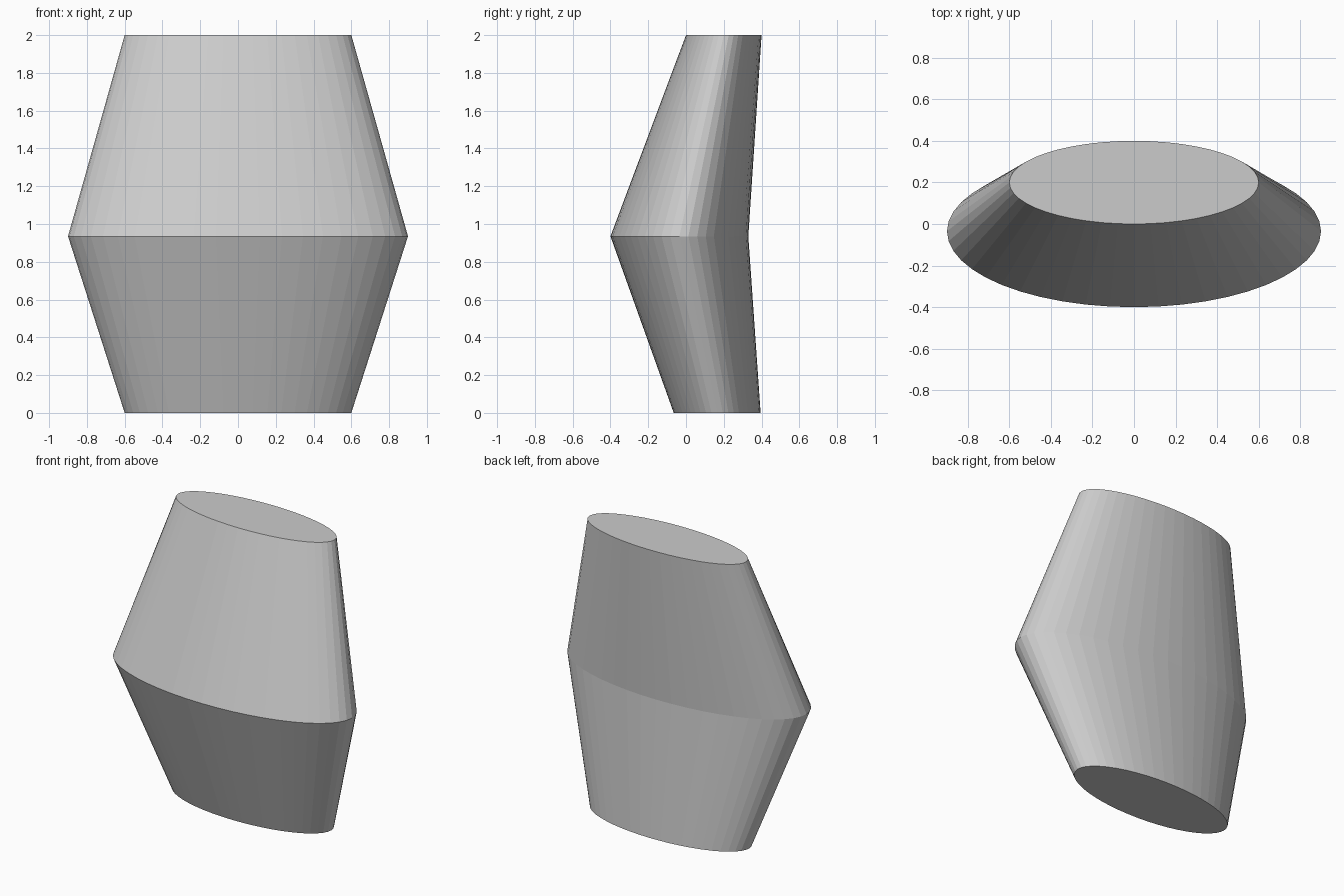
import bpy, bmesh, math

if "Cube" in bpy.data.objects:
    bpy.data.objects.remove(bpy.data.objects["Cube"])

SIDES = 48

# Elliptical sections: height, centre y, half width, half depth
sections = [
    (0.0, 0.165, 0.60, 0.23),
    (0.935, -0.035, 0.90, 0.365),
    (2.0, 0.20, 0.60, 0.20),
]


def add_ring(bm, z, cy, rx, ry):
    step = 2 * math.pi / SIDES
    return [bm.verts.new((rx * math.cos(i * step), cy + ry * math.sin(i * step), z))
            for i in range(SIDES)]


# Lofted body with flat end caps
bm = bmesh.new()
rings = [add_ring(bm, *s) for s in sections]
for low, high in zip(rings, rings[1:]):
    for i in range(SIDES):
        j = (i + 1) % SIDES
        bm.faces.new((low[i], low[j], high[j], high[i]))
bm.faces.new(list(reversed(rings[0])))
bm.faces.new(rings[-1])

mesh = bpy.data.meshes.new("lofted_body")
bm.to_mesh(mesh)
bm.free()
bpy.context.collection.objects.link(bpy.data.objects.new("lofted_body", mesh))
